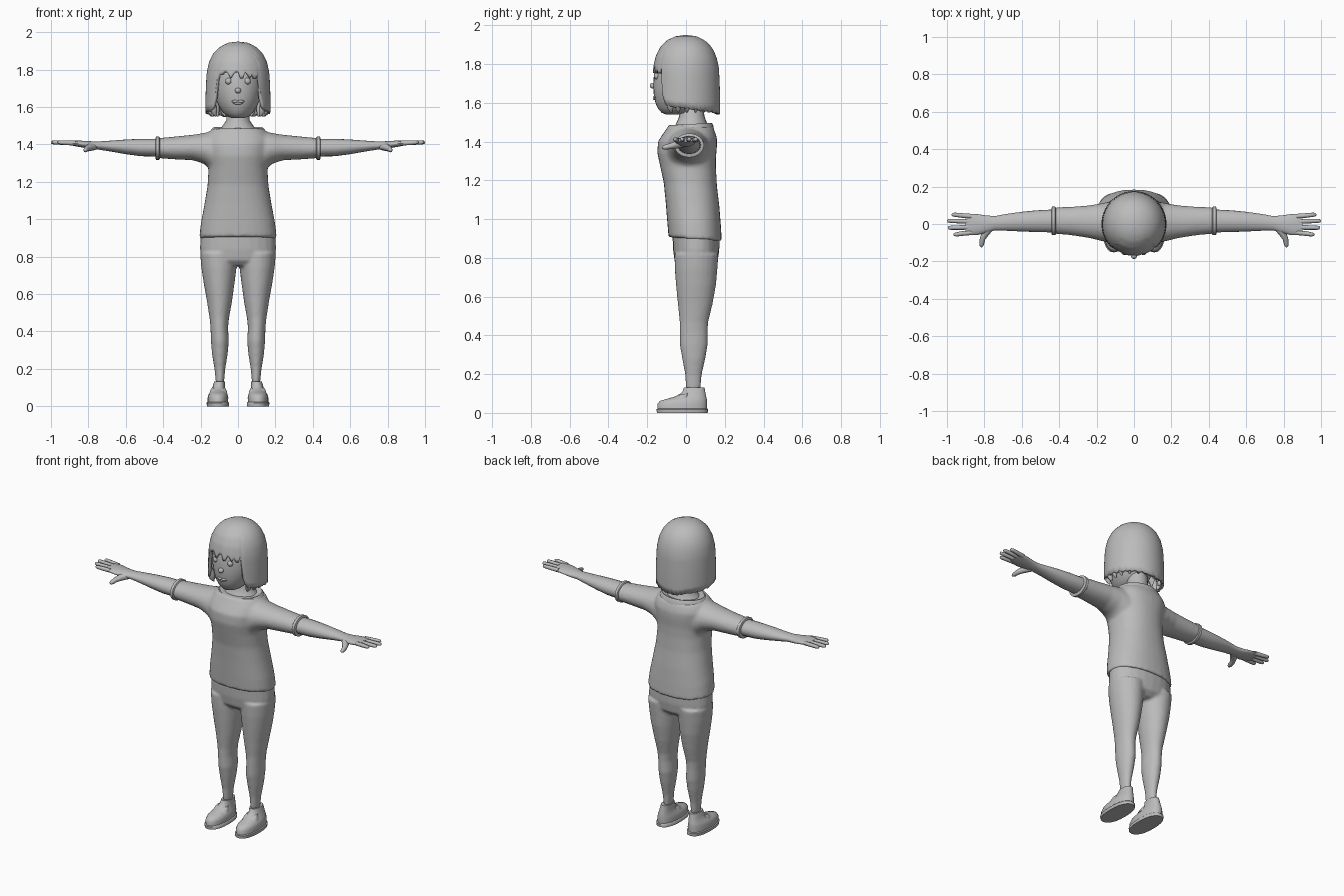
import bpy, bmesh, math, random
from mathutils import Vector

random.seed(3)
grey = bpy.data.materials.new("plain grey")
grey.diffuse_color = (0.5, 0.5, 0.5, 1)


def ring(bm, frame, n=24, power=1.0):
    """Ring of vertices; frame maps unit-circle (a, b) to a point."""
    out = []
    for i in range(n):
        t = 2 * math.pi * i / n
        c, s = math.cos(t), math.sin(t)
        out.append(bm.verts.new(frame(math.copysign(abs(c) ** power, c),
                                      math.copysign(abs(s) ** power, s))))
    return out


def skin(bm, rings):
    for r0, r1 in zip(rings, rings[1:]):
        for i in range(len(r0)):
            j = (i + 1) % len(r0)
            bm.faces.new((r0[i], r0[j], r1[j], r1[i]))
    bm.faces.new(rings[0][::-1])
    bm.faces.new(rings[-1])


def loft(bm, sections, axis="z", n=24, power=1.0, tilt=0.0):
    """Sections are (height, low a, high a, low b, high b)."""
    rings = []
    for h, a0, a1, b0, b1 in sections:
        def frame(a, b):
            u = (a0 + a1) / 2 + a * (a1 - a0) / 2
            v = (b0 + b1) / 2 + b * (b1 - b0) / 2
            return (u, v, h + tilt * v) if axis == "z" else (h, u, v)
        rings.append(ring(bm, frame, n, power))
    skin(bm, rings)


def tube(bm, points, n=8):
    """Round tube through (x, y, z, radius) points."""
    rings = []
    for k, p in enumerate(points):
        a = Vector(points[max(k - 1, 0)][:3])
        b = Vector(points[min(k + 1, len(points) - 1)][:3])
        d = (b - a).normalized()
        u = d.cross(Vector((0, 0, 1))).normalized()
        v = u.cross(d)
        rings.append(ring(bm, lambda s, t: Vector(p[:3]) + p[3] * (s * u + t * v), n))
    skin(bm, rings)


def make(name, bm, mirror=False, voxel=0, smooth=0, angle=50):
    bmesh.ops.recalc_face_normals(bm, faces=bm.faces)
    mesh = bpy.data.meshes.new(name)
    bm.to_mesh(mesh)
    bm.free()
    ob = bpy.data.objects.new(name, mesh)
    bpy.context.collection.objects.link(ob)
    mesh.materials.append(grey)
    bpy.ops.object.select_all(action="DESELECT")
    bpy.context.view_layer.objects.active = ob
    ob.select_set(True)
    if mirror:
        ob.modifiers.new("mirror", "MIRROR").use_mirror_merge = False
    if voxel:
        m = ob.modifiers.new("blend", "REMESH")
        m.mode, m.voxel_size, m.use_smooth_shade = "VOXEL", voxel, True
        s = ob.modifiers.new("soften", "SMOOTH")
        s.factor, s.iterations = 0.5, smooth
    bpy.ops.object.shade_smooth_by_angle(angle=math.radians(angle))
    return ob


def ball(name, loc, scale, mirror=False):
    bm = bmesh.new()
    bmesh.ops.create_uvsphere(bm, u_segments=16, v_segments=10, radius=1)
    for v in bm.verts:
        v.co = Vector([v.co[i] * scale[i] + loc[i] for i in range(3)])
    return make(name, bm, mirror)


# Shirt: torso and sleeves blended together
bm = bmesh.new()
loft(bm, [(0.9, -.208, .208, -.09, .185), (0.98, -.199, .199, -.097, .18),
          (1.08, -.18, .18, -.105, .172), (1.18, -.163, .163, -.115, .16),
          (1.27, -.158, .158, -.135, .155), (1.33, -.165, .165, -.148, .155),
          (1.39, -.175, .175, -.145, .16), (1.43, -.175, .175, -.12, .16),
          (1.46, -.16, .16, -.1, .15), (1.482, -.14, .14, -.088, .14)],
     n=32, power=0.88, tilt=-0.07)
for s in (1, -1):
    loft(bm, [(s * .06, -.1, .125, 1.22, 1.475), (s * .13, -.1, .12, 1.25, 1.473),
              (s * .18, -.09, .11, 1.295, 1.462), (s * .24, -.075, .1, 1.315, 1.452),
              (s * .34, -.06, .092, 1.32, 1.442), (s * .435, -.052, .088, 1.327, 1.433)], "x")
make("shirt", bm, voxel=0.01, smooth=6)

# Sleeve cuffs
bm = bmesh.new()
loft(bm, [(.418, -.055, .088, 1.323, 1.437), (.422, -.06, .093, 1.318, 1.442),
          (.438, -.06, .093, 1.318, 1.442), (.442, -.05, .084, 1.327, 1.432)], "x")
make("sleeve_cuff", bm, mirror=True)

# Collar band following the neckline
bm = bmesh.new()
loft(bm, [(1.45, -.15, .15, -.095, .145), (1.478, -.143, .143, -.09, .14),
          (1.489, -.132, .132, -.08, .133), (1.48, -.12, .12, -.07, .125)],
     n=32, tilt=0.05)
make("collar", bm)

# Neck
bm = bmesh.new()
loft(bm, [(1.45, -.13, .13, -.08, .13), (1.49, -.088, .088, -.052, .11),
          (1.53, -.062, .062, -.035, .095), (1.64, -.055, .055, -.03, .085)])
make("neck", bm)

# Trousers: hips and two legs blended at the crotch
bm = bmesh.new()
loft(bm, [(.75, -.1, .1, -.03, .13), (.78, -.19, .19, -.058, .163),
          (.84, -.204, .204, -.067, .172), (.92, -.2, .2, -.07, .172)], power=0.9)
for s in (1, -1):
    loft(bm, [(z, s * a, s * b, c, d) for z, a, b, c, d in [
        (.12, .075, .118, .0, .075), (.2, .068, .126, -.005, .082),
        (.28, .055, .139, -.02, .1), (.35, .049, .145, -.032, .112),
        (.42, .053, .147, -.033, .112), (.47, .048, .152, -.033, .115),
        (.56, .032, .166, -.042, .137), (.66, .018, .184, -.052, .155),
        (.74, .008, .196, -.058, .162), (.82, .003, .203, -.06, .168)]])
make("trousers", bm, voxel=0.009, smooth=4)

# Shoes: sole, upper and ankle rim
bm = bmesh.new()
loft(bm, [(0, .048, .166, -.15, .112), (.018, .048, .168, -.152, .114),
          (.022, .052, .164, -.147, .11)], power=.85)
make("shoe_sole", bm, mirror=True)
bm = bmesh.new()
loft(bm, [(.015, .053, .163, -.147, .108), (.045, .052, .162, -.148, .109),
          (.062, .056, .158, -.135, .108), (.072, .061, .152, -.1, .107),
          (.085, .066, .143, -.055, .104), (.105, .07, .135, -.02, .1),
          (.132, .07, .128, -.01, .095), (.13, .08, .118, .005, .07)], power=.9)
make("shoe_upper", bm, mirror=True)
bm = bmesh.new()
loft(bm, [(.075, .057, .152, -.07, .02), (.09, .062, .147, -.055, .02),
          (.1, .068, .14, -.04, .02)], power=.85, tilt=.2)
make("shoe_tongue", bm, mirror=True)

# Bare forearm and palm
bm = bmesh.new()
loft(bm, [(.42, -.045, .078, 1.335, 1.43), (.52, -.043, .073, 1.337, 1.43),
          (.6, -.04, .065, 1.348, 1.426), (.68, -.036, .054, 1.362, 1.42),
          (.745, -.034, .042, 1.372, 1.416), (.79, -.047, .046, 1.374, 1.417),
          (.84, -.06, .053, 1.385, 1.42), (.88, -.06, .055, 1.392, 1.42),
          (.9, -.054, .05, 1.398, 1.418)], "x", n=20)
make("forearm", bm, mirror=True)

# Fingers and thumb
bm = bmesh.new()
for y0, y1, tip in ((-.046, -.056, .965), (-.017, -.02, .995),
                    (.013, .017, 1.0), (.041, .05, .975)):
    tube(bm, [(.87, y0, 1.407, .013), (.92, (y0 + y1) / 2, 1.409, .0125),
              (tip - .015, y1, 1.411, .011), (tip - .004, y1, 1.411, .008),
              (tip, y1, 1.411, .003)])
tube(bm, [(.765, -.015, 1.39, .02), (.795, -.05, 1.384, .02), (.81, -.08, 1.376, .015),
          (.815, -.11, 1.37, .0125), (.816, -.12, 1.369, .008), (.816, -.124, 1.368, .003)])
make("fingers", bm, mirror=True)

# Head
bm = bmesh.new()
loft(bm, [(1.54, -.03, .03, -.105, -.03), (1.548, -.055, .055, -.125, .02),
          (1.57, -.08, .08, -.145, .06), (1.6, -.1, .1, -.158, .09),
          (1.64, -.117, .117, -.166, .11), (1.69, -.127, .127, -.169, .12),
          (1.74, -.13, .13, -.166, .125), (1.8, -.125, .125, -.155, .12),
          (1.86, -.1, .1, -.12, .1), (1.9, -.05, .05, -.06, .05)], n=32)
make("head", bm)

# Face features
ball("eye", (.05, -.15, 1.738), (.018, .016, .018), True)
ball("nose", (0, -.171, 1.688), (.016, .016, .015))
ball("upper_lip", (.014, -.162, 1.63), (.02, .008, .007), True)
ball("lower_lip", (0, -.161, 1.62), (.026, .009, .007))

# Bobbed hair: dome whose lower edge makes a fringe, side locks and a back edge
profile = [(1.95, 0), (1.944, .05), (1.925, .093), (1.89, .13), (1.84, .155),
           (1.78, .168), (1.7, .172), (1.62, .174), (1.5, .173)]


def radius(z):
    for (z0, r0), (z1, r1) in zip(profile, profile[1:]):
        if z >= z1:
            return r0 + (r1 - r0) * (z0 - z) / (z0 - z1)
    return profile[-1][1]


def lower_edge(deg):
    if deg < 43:
        return 1.788 - random.choice((0, .012, .035))
    if deg < 50:
        return 1.65 if deg < 46 else 1.61
    return 1.585 - .045 * (deg - 50) / 130 + random.uniform(-.006, .006)


bm = bmesh.new()
cols, rows = 80, 16
top = bm.verts.new((0, 0, 1.95))
edges = [lower_edge(abs((i * 360 / cols + 180) % 360 - 180)) for i in range(cols)]
grid = []
for i in range(cols):
    t = 2 * math.pi * i / cols
    col = []
    for k in range(1, rows + 1):
        z = 1.95 - (1.95 - edges[i]) * (k / rows) ** 1.5
        r = radius(z)
        col.append(bm.verts.new((r * math.sin(t), -r * 1.01 * math.cos(t), z)))
    grid.append(col)
for i in range(cols):
    a, b = grid[i], grid[(i + 1) % cols]
    bm.faces.new((top, a[0], b[0]))
    for k in range(rows - 1):
        bm.faces.new((a[k], a[k + 1], b[k + 1], b[k]))
hair = make("hair", bm)
thick = hair.modifiers.new("thickness", "SOLIDIFY")
thick.thickness, thick.offset = 0.018, -1

# Loose locks curling under at the jaw and nape
bm = bmesh.new()
for d in (58, 74, 92, 110, 130, 150, 168):
    t = math.radians(d)
    x, y = math.sin(t), -math.cos(t)
    tube(bm, [(.155 * x, .155 * y, 1.66, .02), (.155 * x, .155 * y, 1.6, .02),
              (.15 * x, .15 * y, 1.57, .015), (.14 * x, .14 * y, 1.55, .004)])
make("hair_locks", bm, mirror=True)
